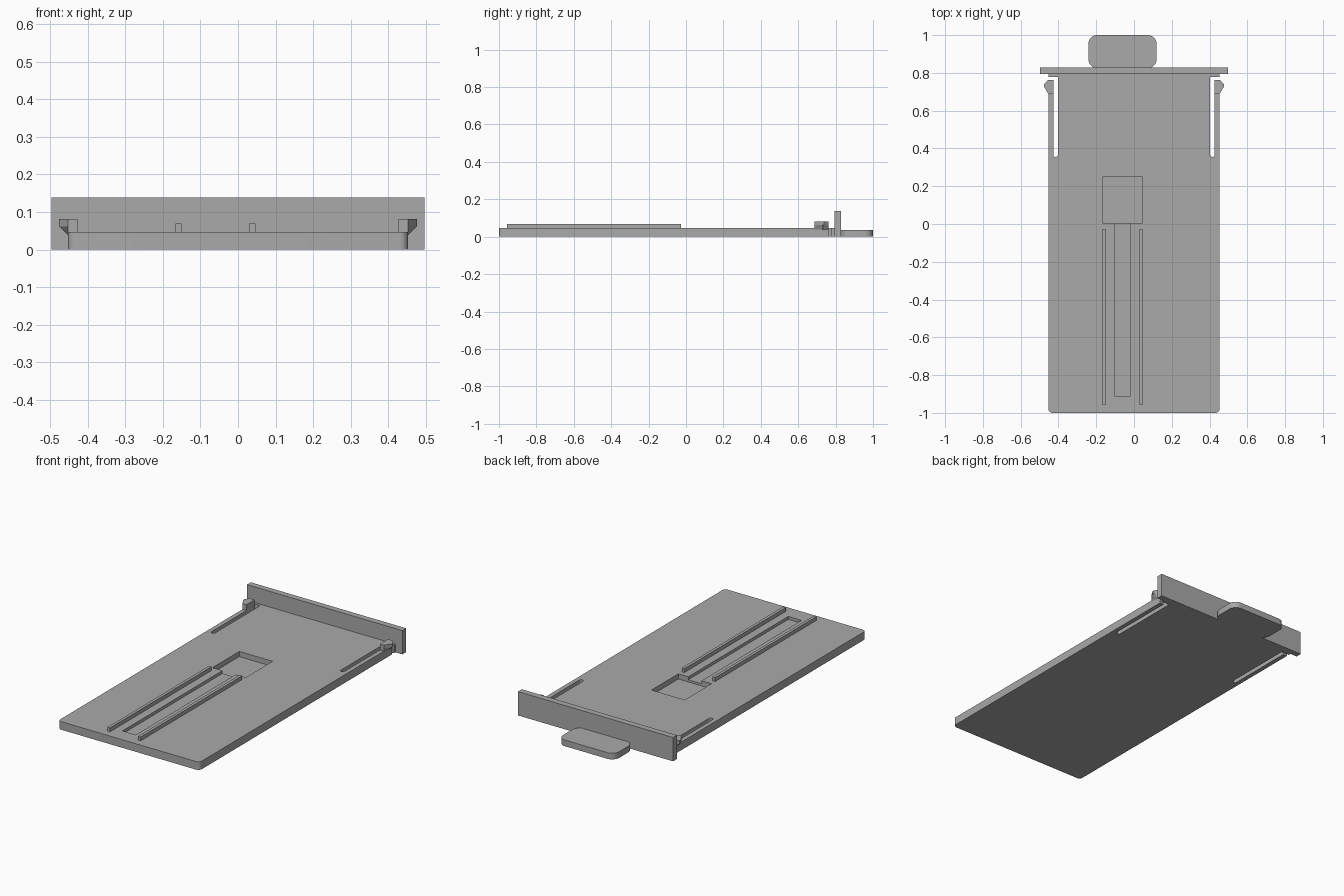
import bpy, bmesh
from math import cos, sin, pi

cube = bpy.data.objects.get("Cube")
if cube:
    bpy.data.objects.remove(cube, do_unlink=True)

grey = bpy.data.materials.new("plain grey")
grey.use_nodes = True
GREY = (0.40, 0.40, 0.40, 1)
grey.diffuse_color = GREY
grey.node_tree.nodes["Principled BSDF"].inputs["Base Color"].default_value = GREY


def loft(name, rings):
    """Closed solid through rings of equal point count."""
    bm = bmesh.new()
    loops = [[bm.verts.new(p) for p in ring] for ring in rings]
    for low, high in zip(loops, loops[1:]):
        for i in range(len(low)):
            j = (i + 1) % len(low)
            bm.faces.new((low[i], low[j], high[j], high[i]))
    bm.faces.new(loops[0][::-1])
    bm.faces.new(loops[-1])
    bmesh.ops.recalc_face_normals(bm, faces=bm.faces)
    mesh = bpy.data.meshes.new(name)
    bm.to_mesh(mesh)
    bm.free()
    mesh.materials.append(grey)
    obj = bpy.data.objects.new(name, mesh)
    bpy.context.collection.objects.link(obj)
    return obj


def slab(name, x0, x1, y0, y1, z0, z1, front_r=0, back_r=0):
    """Box with optionally rounded front and back vertical corners."""
    outline = []
    corners = [(x0, y0, 1, 1, front_r, pi), (x1, y0, -1, 1, front_r, 1.5 * pi),
               (x1, y1, -1, -1, back_r, 0), (x0, y1, 1, -1, back_r, pi / 2)]
    for x, y, sx, sy, r, start in corners:
        steps = 8 if r else 0
        for k in range(steps + 1):
            a = start + (pi / 2 * k / steps if steps else 0)
            outline.append((x + sx * r + r * cos(a), y + sy * r + r * sin(a)))
    return loft(name, [[(x, y, z) for x, y in outline] for z in (z0, z1)])


def smooth(obj):
    bpy.ops.object.select_all(action='DESELECT')
    obj.select_set(True)
    bpy.context.view_layer.objects.active = obj
    bpy.ops.object.shade_smooth_by_angle(angle=0.5)


def cut(target, cutter):
    mod = target.modifiers.new("cut", 'BOOLEAN')
    mod.operation = 'DIFFERENCE'
    mod.solver = 'EXACT'
    mod.object = cutter
    bpy.context.view_layer.objects.active = target
    bpy.ops.object.modifier_apply(modifier=mod.name)
    bpy.data.objects.remove(cutter, do_unlink=True)


# Sliding plate with its pocket, groove and side slots
TOP = 0.047
plate = slab("base_plate", -0.453, 0.453, -1, 0.797, 0, TOP, front_r=0.022)
cut(plate, slab("pocket_cutter", -0.167, 0.046, 0.005, 0.25, 0.017, 0.1))
cut(plate, slab("groove_cutter", -0.103, -0.018, -0.91, 0.02, 0.030, 0.1))
for s in (-1, 1):
    xa, xb = sorted((s * 0.403, s * 0.427))
    cut(plate, slab("slot_cutter", xa, xb, 0.355, 0.779, -0.1, 0.1, front_r=0.0115))
    xa, xb = sorted((s * 0.42, s * 0.5))
    cut(plate, slab("arm_gap_cutter", xa, xb, 0.762, 0.779, -0.1, 0.1))
smooth(plate)

# Guide rails beside the groove
for side, x in (("right", -0.167), ("left", 0.029)):
    slab(side + "_guide_rail", x, x + 0.017, -0.957, -0.027, TOP - 0.005, 0.069)

# End wall and pull tab
slab("end_wall", -0.497, 0.497, 0.793, 0.828, 0, 0.138)
smooth(slab("pull_tab", -0.241, 0.119, 0.826, 1, 0, 0.036, 0.045, 0.045))

# Snap hooks on the ends of the flexible arms, chamfered underneath
hook = [(0.427, 0.688), (0.453, 0.688), (0.476, 0.727),
        (0.476, 0.739), (0.456, 0.762), (0.427, 0.762)]
for side, s in (("right", -1), ("left", 1)):
    rings = [[(s * min(x, limit), y, z) for x, y in hook]
             for z, limit in ((0.039, 0.4531), (0.062, 0.476), (0.081, 0.476))]
    loft(side + "_snap_hook", rings)
